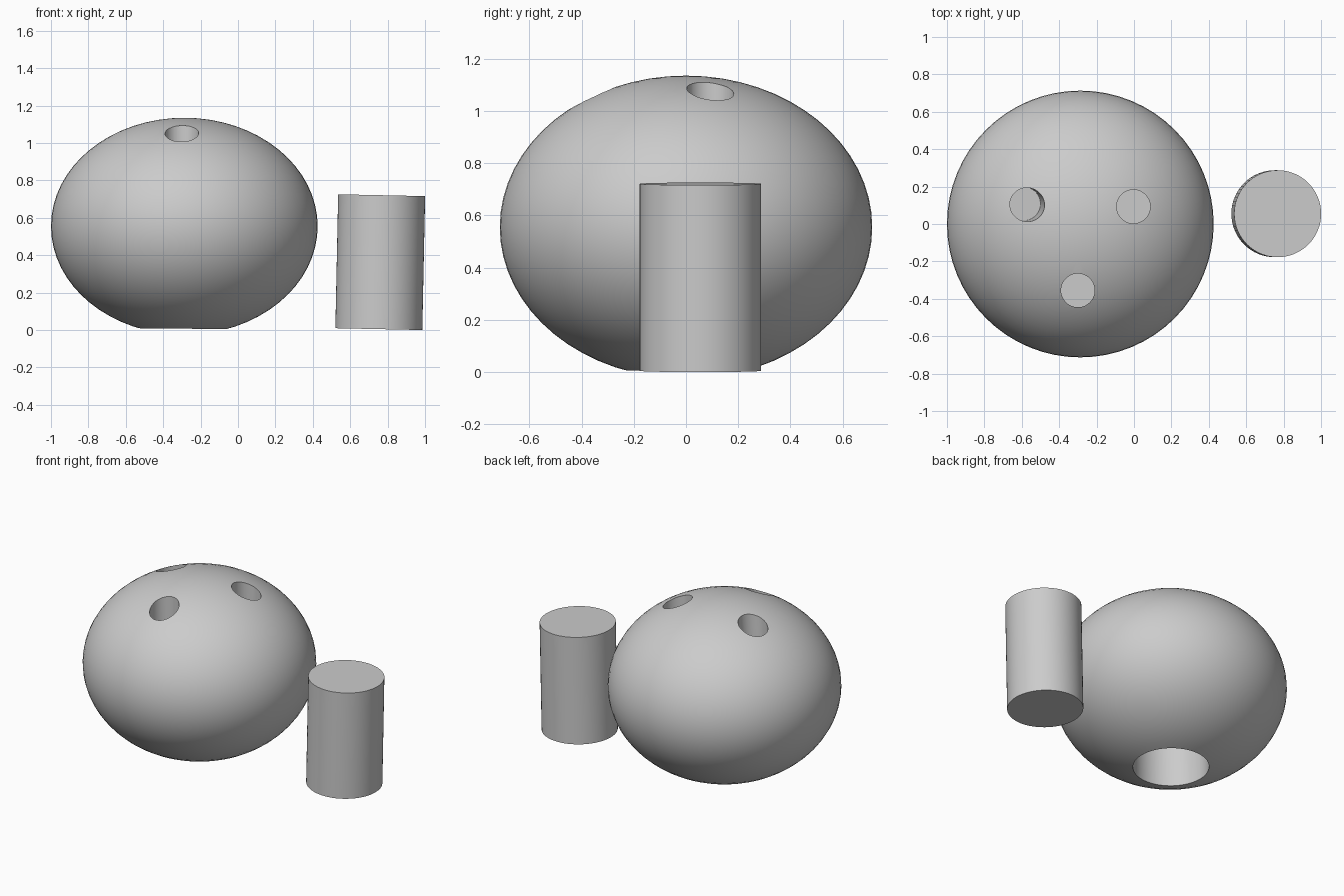
import bpy
import math
from mathutils import Vector

cube = bpy.data.objects.get("Cube")
if cube:
    bpy.data.objects.remove(cube, do_unlink=True)

grey = bpy.data.materials.new("plain grey")
grey.use_nodes = True
colour = (0.6, 0.6, 0.6, 1)
grey.diffuse_color = colour
grey.node_tree.nodes["Principled BSDF"].inputs["Base Color"].default_value = colour

LEAN = math.radians(1.2)
PLUG_RADIUS = 0.2325


def finish(name):
    obj = bpy.context.object
    obj.name = name
    obj.data.materials.append(grey)
    return obj


def cylinder(name, radius, base, height, lean_x=0.0, lean_y=0.0, sides=64):
    """Cylinder whose base centre sits at base, leaning by the given angles."""
    axis = Vector((math.tan(lean_x), math.tan(lean_y), 1)).normalized()
    bpy.ops.mesh.primitive_cylinder_add(
        vertices=sides, radius=radius, depth=height,
        location=Vector(base) + axis * height / 2,
        rotation=axis.to_track_quat('Z', 'Y').to_euler())
    return finish(name)


def smooth(obj):
    bpy.ops.object.select_all(action='DESELECT')
    bpy.context.view_layer.objects.active = obj
    obj.select_set(True)
    bpy.ops.object.shade_smooth_by_angle(angle=math.radians(30))


# Flattened ball
bpy.ops.mesh.primitive_uv_sphere_add(segments=64, ring_count=32, radius=1,
                                     location=(-0.287, 0, 0.555))
body = finish("body")
body.scale = (0.713, 0.713, 0.58)
bpy.ops.object.transform_apply(location=False, rotation=False, scale=True)

# Wide socket in the underside and three blind holes in the top
cutters = [
    cylinder("socket_cutter", PLUG_RADIUS, (-0.297, 0, -0.1), 0.75, LEAN),
    cylinder("front_hole_cutter", 0.09, (-0.3, -0.355, 0.8), 0.5),
    cylinder("left_hole_cutter", 0.09, (-0.003, 0.093, 0.8), 0.5),
    cylinder("right_hole_cutter", 0.09, (-0.59, 0.108, 0.8), 0.5,
             math.radians(4), math.radians(-1)),
]
for cutter in cutters:
    cut = body.modifiers.new(cutter.name, 'BOOLEAN')
    cut.operation = 'DIFFERENCE'
    cut.solver = 'EXACT'
    cut.object = cutter
bpy.ops.object.select_all(action='DESELECT')
bpy.context.view_layer.objects.active = body
body.select_set(True)
for cutter in cutters:
    bpy.ops.object.modifier_apply(modifier=cutter.name)
    bpy.data.objects.remove(cutter, do_unlink=True)
smooth(body)

# Loose plug standing beside the ball
plug = cylinder("plug", PLUG_RADIUS, (0.753, 0.055, 0.005), 0.716, LEAN)
smooth(plug)
